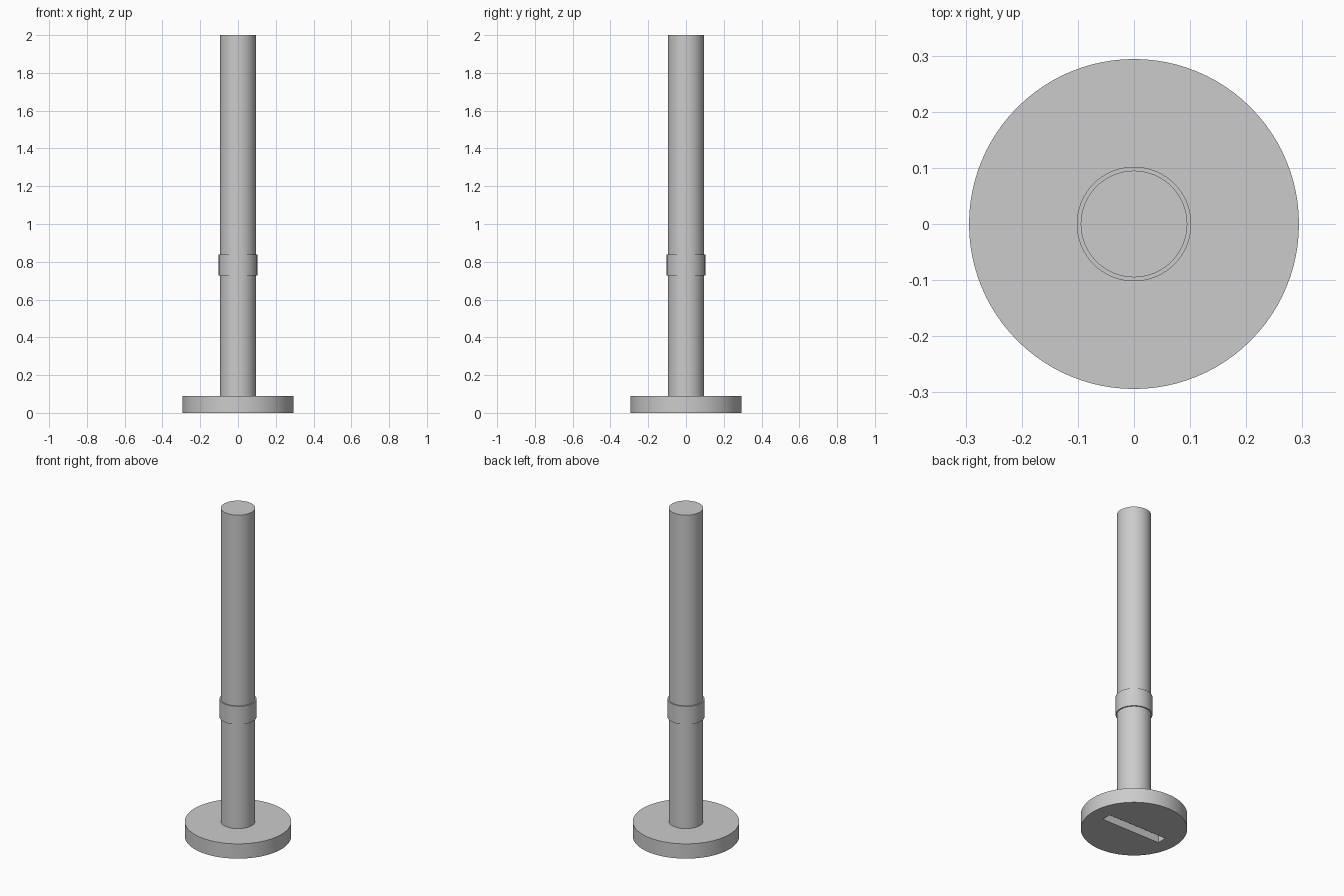
import bpy
import math

cube = bpy.data.objects.get("Cube")
if cube:
    bpy.data.objects.remove(cube, do_unlink=True)

# Single plain metal colour
metal = bpy.data.materials.new("grey metal")
metal.use_nodes = True
colour = (0.6, 0.6, 0.6, 1.0)
metal.diffuse_color = colour
metal.node_tree.nodes["Principled BSDF"].inputs["Base Color"].default_value = colour


def disc(name, radius, bottom, top):
    """Upright cylinder spanning bottom to top."""
    bpy.ops.mesh.primitive_cylinder_add(
        vertices=96, radius=radius, depth=top - bottom,
        location=(0, 0, (bottom + top) / 2))
    obj = bpy.context.object
    obj.name = name
    obj.data.materials.append(metal)
    return obj


def smooth(obj):
    bpy.ops.object.select_all(action='DESELECT')
    obj.select_set(True)
    bpy.context.view_layer.objects.active = obj
    bpy.ops.object.shade_smooth_by_angle(angle=math.radians(30))


# Parts stacked along the axis
head = disc("screw_head", 0.294, 0.0, 0.09)
shaft = disc("shaft", 0.095, 0.07, 2.0)
collar = disc("collar", 0.102, 0.727, 0.838)

# Driver slot cut into the underside of the head
slot_depth = 0.045
bpy.ops.mesh.primitive_cube_add(size=1, location=(0, 0, 0))
cutter = bpy.context.object
cutter.name = "slot_cutter"
cutter.scale = (0.4, 0.06, 2 * slot_depth)
cutter.hide_render = True
cutter.data.materials.append(metal)

cut = head.modifiers.new("driver_slot", 'BOOLEAN')
cut.operation = 'DIFFERENCE'
cut.solver = 'EXACT'
cut.object = cutter
bpy.context.view_layer.objects.active = head
bpy.ops.object.modifier_apply(modifier=cut.name)
bpy.data.objects.remove(cutter, do_unlink=True)

for part in (head, shaft, collar):
    smooth(part)
